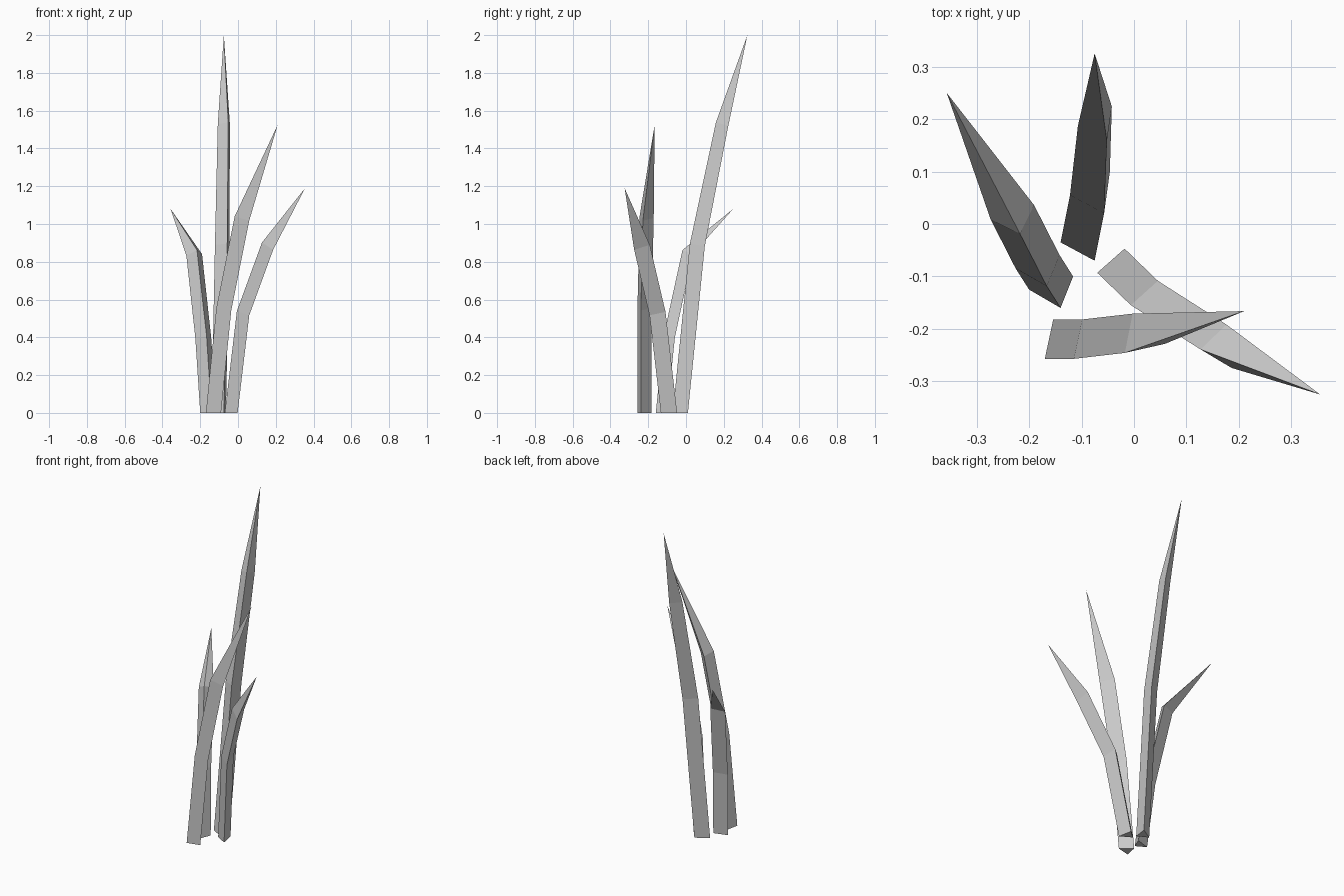
import bpy, bmesh
from mathutils import Vector

if "Cube" in bpy.data.objects:
    bpy.data.objects.remove(bpy.data.objects["Cube"])

UP = Vector((0, 0, 1))


def blade(name, section, spine, tip, top_scale=1.0):
    """Sweep a triangular section along a bent spine and close it to a point."""
    pts = [Vector(p) for p in spine] + [Vector(tip)]
    bm = bmesh.new()
    rings = []
    for i, p in enumerate(pts[:-1]):
        if i == 0:
            tangent = UP                      # flat foot on the ground
        else:
            tangent = ((p - pts[i - 1]).normalized()
                       + (pts[i + 1] - p).normalized())
        turn = UP.rotation_difference(tangent)
        scale = top_scale if i == len(pts) - 2 else 1.0
        rings.append([bm.verts.new(p + turn @ (Vector((x, y, 0)) * scale))
                      for x, y in section])
    point = bm.verts.new(pts[-1])
    bm.faces.new(rings[0])                    # base cap
    for k in range(3):
        n = (k + 1) % 3
        for a, b in zip(rings, rings[1:]):
            bm.faces.new((a[k], a[n], b[n], b[k]))
        bm.faces.new((rings[-1][k], rings[-1][n], point))
    bmesh.ops.recalc_face_normals(bm, faces=bm.faces)
    mesh = bpy.data.meshes.new(name)
    bm.to_mesh(mesh)
    bm.free()
    obj = bpy.data.objects.new(name, mesh)
    bpy.context.collection.objects.link(obj)
    return obj


# Tall blade leaning back
blade("tall_grass_blade",
      [(-.047, 0), (.018, -.035), (.029, .045)],
      [(-.093, -.035, 0), (-.075, .055, .89), (-.067, .187, 1.53)],
      (-.075, .325, 2.0), .85)

# Short blade leaning left and back
blade("left_grass_blade",
      [(-.048, .004), (.012, -.031), (.036, .029)],
      [(-.152, -.129, 0), (-.178, -.088, .40), (-.227, .008, .845)],
      (-.357, .25, 1.08))

# Front blade leaning right
blade("front_grass_blade",
      [(-.016, .044), (-.032, -.031), (.048, -.013)],
      [(-.138, -.226, 0), (-.083, -.226, .55), (.013, -.215, 1.03)],
      (.21, -.166, 1.525))

# Right blade leaning right and forward
blade("right_grass_blade",
      [(.012, .044), (-.04, -.002), (.028, -.042)],
      [(-.03, -.091, 0), (.033, -.152, .53), (.163, -.235, .885)],
      (.355, -.325, 1.19))
